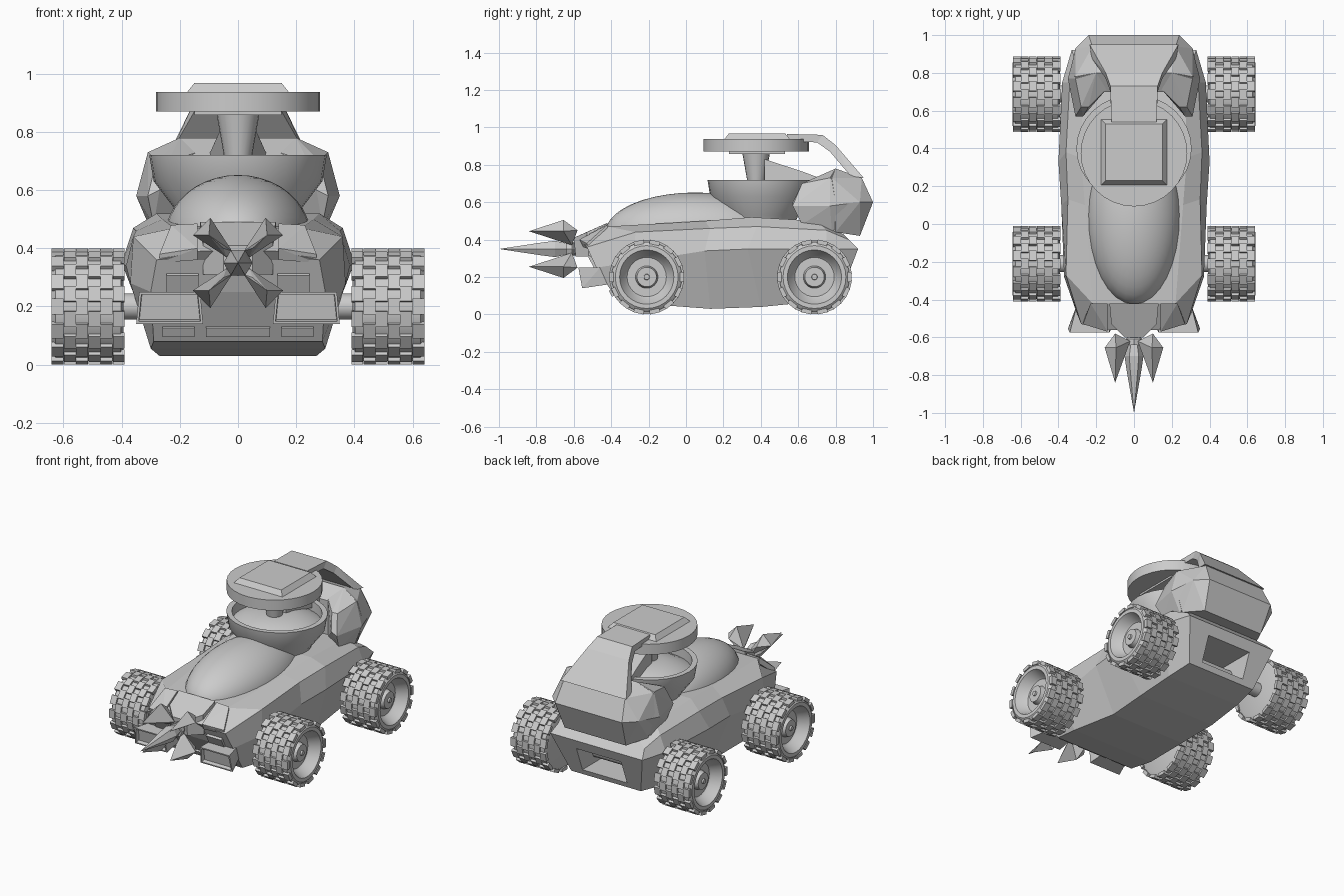
import bpy, bmesh, math
from mathutils import Matrix, Vector

if "Cube" in bpy.data.objects:
    bpy.data.objects.remove(bpy.data.objects["Cube"])


def finish(name, bm, smooth=False):
    bmesh.ops.recalc_face_normals(bm, faces=bm.faces)
    me = bpy.data.meshes.new(name)
    bm.to_mesh(me)
    bm.free()
    ob = bpy.data.objects.new(name, me)
    bpy.context.collection.objects.link(ob)
    if smooth:
        bpy.ops.object.select_all(action='DESELECT')
        ob.select_set(True)
        bpy.context.view_layer.objects.active = ob
        bpy.ops.object.shade_smooth_by_angle(angle=math.radians(30))
    return ob


def mirror_pts(pts):
    return pts + [(-x, y, z) for x, y, z in pts]


def hull(name, pts, recess=None):
    """Convex faceted solid; optionally sink the face looking to the front."""
    bm = bmesh.new()
    for p in pts:
        bm.verts.new(p)
    bmesh.ops.convex_hull(bm, input=bm.verts)
    bmesh.ops.dissolve_limit(bm, angle_limit=0.03, verts=bm.verts, edges=bm.edges)
    if recess:
        bm.normal_update()
        f = min(bm.faces, key=lambda f: f.normal.y)
        bmesh.ops.inset_region(bm, faces=[f], thickness=0.012)
        bmesh.ops.inset_region(bm, faces=[f], thickness=0.003, depth=-recess)
    return finish(name, bm)


def lathe(bm, prof, n, to_world):
    """Spin (radius, height) pairs; to_world maps local z-axis shape into place."""
    rings = []
    for r, h in prof:
        if r == 0:
            rings.append([bm.verts.new(to_world @ Vector((0, 0, h)))] * n)
        else:
            rings.append([bm.verts.new(to_world @ Vector((r * math.cos(2 * math.pi * i / n),
                          r * math.sin(2 * math.pi * i / n), h))) for i in range(n)])
    for a, b in zip(rings, rings[1:]):
        for i in range(n):
            j = (i + 1) % n
            bm.faces.new(list(dict.fromkeys([a[i], a[j], b[j], b[i]])))


def spun(name, prof, n, mat, smooth=False):
    bm = bmesh.new()
    lathe(bm, prof, n, mat)
    return finish(name, bm, smooth)


def box(name, c, s, rx=0):
    bm = bmesh.new()
    bmesh.ops.create_cube(bm, size=1, matrix=Matrix.Translation(c) @ Matrix.Rotation(rx, 4, 'X')
                          @ Matrix.Diagonal((*s, 1)))
    return finish(name, bm)


# Faceted hull: half sections from nose to tail (floor, waist, shoulder, deck)
sections = [
    [(.29, -.37, .08), (.30, -.48, .25), (.28, -.53, .36), (.13, -.56, .39)],
    [(.30, -.20, .055), (.37, -.28, .28), (.36, -.27, .44), (.22, -.42, .47)],
    [(.27, .13, .03), (.385, .10, .34), (.35, .13, .46), (.26, .10, .50)],
    [(.28, .40, .04), (.40, .33, .35), (.36, .38, .47), (.28, .35, .52)],
    [(.27, .65, .065), (.38, .75, .35), (.34, .75, .45), (.27, .70, .50)],
    [(.25, .82, .09), (.33, .92, .35), (.31, .87, .40), (.25, .84, .43)],
]
bm = bmesh.new()
loops = [[bm.verts.new(p) for p in s] +
         [bm.verts.new((-x, y, z)) for x, y, z in reversed(s)] for s in sections]
for a, b in zip(loops, loops[1:]):
    for i in range(8):
        j = (i + 1) % 8
        bm.faces.new((a[i], a[j], b[j], b[i]))
for l in (loops[0], loops[-1]):
    for i in range(3):
        bm.faces.new((l[i], l[i + 1], l[6 - i], l[7 - i]))
body = finish("body", bm)

# Rear axle opening
cutter = box("rear_opening_cutter", (0, .82, .205), (.32, .42, .16))
cutter.hide_render = True
cutter.hide_set(True)
cut = body.modifiers.new("opening", 'BOOLEAN')
cut.object = cutter
cut.solver = 'EXACT'

# Nose wedge, grille and front windows
hull("nose_wedge", mirror_pts([(.13, -.42, .49), (.12, -.53, .44), (.05, -.60, .41),
                               (.05, -.59, .31), (.12, -.52, .31), (.13, -.42, .35)]))
for x, w in ((0, .22), (-.205, .11), (.205, .11)):
    box("grille_slot", (x, -.395, .115), (w, .02, .036), .53)
for s in (-1, 1):
    box("front_window", (s * .19, -.497, .28), (.11, .02, .07), .5)
    hull("hood_panel", [(s * x, y, z) for x, y, z in [
        (.14, -.42, .485), (.23, -.42, .48), (.27, -.53, .38), (.14, -.57, .40),
        (.14, -.42, .45), (.23, -.42, .44), (.27, -.52, .35), (.14, -.55, .36)]])
    # Flared headlight box with sunken front
    hull("headlight", [(s * x, y, z) for x, y, z in [
        (.13, -.575, .25), (.34, -.575, .25), (.35, -.555, .14), (.12, -.555, .14),
        (.13, -.46, .25), (.31, -.46, .25), (.30, -.42, .16), (.13, -.42, .16)]], .025)

# Front claw: hub, long spike and four short spikes
to_front = Matrix.Translation((0, 0, .35)) @ Matrix.Rotation(math.pi / 2, 4, 'X')
spun("claw_hub", [(0, .52), (.035, .52), (.035, .60), (.045, .61), (.045, .64), (0, .64)], 8, to_front)
spun("long_spike", [(0, .61), (.03, .62), (.05, .70), (.04, .77), (0, 1.0)], 6, to_front)
for sx in (-1, 1):
    for sz in (-1, 1):
        hull("short_spike", [(sx * x, y, .35 + sz * z) for x, y, z in [
            (.02, -.62, .04), (.04, -.61, .02), (.155, -.655, .095), (.095, -.655, .155),
            (.05, -.70, .05), (.10, -.58, .10), (.10, -.84, .095)]])

# Cockpit dome
bm = bmesh.new()
bmesh.ops.create_uvsphere(bm, u_segments=32, v_segments=20, radius=1,
                          matrix=Matrix.Translation((0, .05, .44)) @ Matrix.Diagonal((.25, .48, .212, 1)))
finish("cockpit_dome", bm, True)

# Turret bowl with inner dome, stem, disc and square plates
spun("turret_bowl", [(0, .45), (.6, .45), (.70, .53), (.95, .63), (1, .72), (.89, .72), (.88, .66),
                     (.65, .695), (.35, .715), (0, .72)], 32,
     Matrix.Translation((0, .40, 0)) @ Matrix.Diagonal((.305, .285, 1, 1)), True)
mast = Matrix.Translation((0, .375, 0))
spun("turret_stem", [(0, .70), (.045, .70), (.075, .87), (0, .87)], 20, mast, True)
spun("turret_disc", [(0, .87), (.282, .87), (.282, .938), (0, .938)], 32, mast, True)


def square(h, z):
    return [(h, .38 - h, z), (h, .38 + h, z)]


hull("top_plate", mirror_pts(square(.175, .937) + square(.15, .968)))
hull("under_plate", mirror_pts(square(.15, .858) + square(.15, .872)))

# Rear pod: core and two side lobes wrapping the bowl
hull("pod_core", mirror_pts([(.24, 1.0, .60), (.22, .94, .73), (.22, .93, .42), (.31, .93, .60),
                             (.20, .80, .78), (.22, .70, .72), (.22, .70, .47), (.31, .78, .73),
                             (.29, .80, .44), (.34, .80, .59)]))
for s in (-1, 1):
    hull("pod_lobe", [(s * x, y, z) for x, y, z in [
        (.35, .77, .58), (.31, .77, .73), (.20, .80, .78), (.29, .78, .44), (.29, .62, .48),
        (.31, .57, .58), (.27, .57, .60), (.28, .62, .70), (.24, .62, .70), (.14, .72, .73),
        (.14, .72, .47), (.31, .92, .60)]])

# Arm from the pod up to the disc, and brace behind the stem
arm = [[(.12, .54, .965), (.12, .54, .925)], [(.125, .73, .96), (.125, .70, .92)],
       [(.15, .80, .905), (.15, .77, .87)], [(.235, .95, .73), (.225, .88, .74)]]
for a, b in zip(arm, arm[1:]):
    hull("rear_arm", mirror_pts(a + b))
hull("stem_brace", mirror_pts([(.05, .42, .83), (.05, .42, .72), (.08, .62, .765),
                               (.08, .62, .71), (.10, .74, .72), (.10, .74, .66)]))

# Wheels with staggered tread blocks, and axles
R, N, ROWS = .2, 28, 6
for y in (-.21, .687):
    spun("axle", [(0, -.41), (.045, -.41), (.045, .41), (0, .41)], 16,
         Matrix.Translation((0, y, .2)) @ Matrix.Rotation(math.pi / 2, 4, 'Y'), True)
    for s in (-1, 1):
        mat = Matrix.Translation((s * .515, y, .2)) @ Matrix.Rotation(s * math.pi / 2, 4, 'Y')
        spun("wheel", [(0, -.122), (.16, -.122), (.188, -.112), (.188, .112), (.168, .127), (.145, .127),
                       (.115, .07), (.105, .06), (.06, .06), (.052, .09), (.016, .09), (.014, .10),
                       (0, .10)], 32, mat, True)
        bm = bmesh.new()
        w = .252 / ROWS
        for row in range(ROWS):
            for k in range(row % 2, N, 2):
                a = 2 * math.pi * k / N
                place = mat @ Matrix.Rotation(a, 4, 'Z') @ Matrix.Translation(
                    (R - .012, 0, (row - (ROWS - 1) / 2) * w))
                bmesh.ops.create_cube(bm, size=1, matrix=place @ Matrix.Diagonal((.022, .054, w * .98, 1)))
        finish("tyre_tread", bm)
